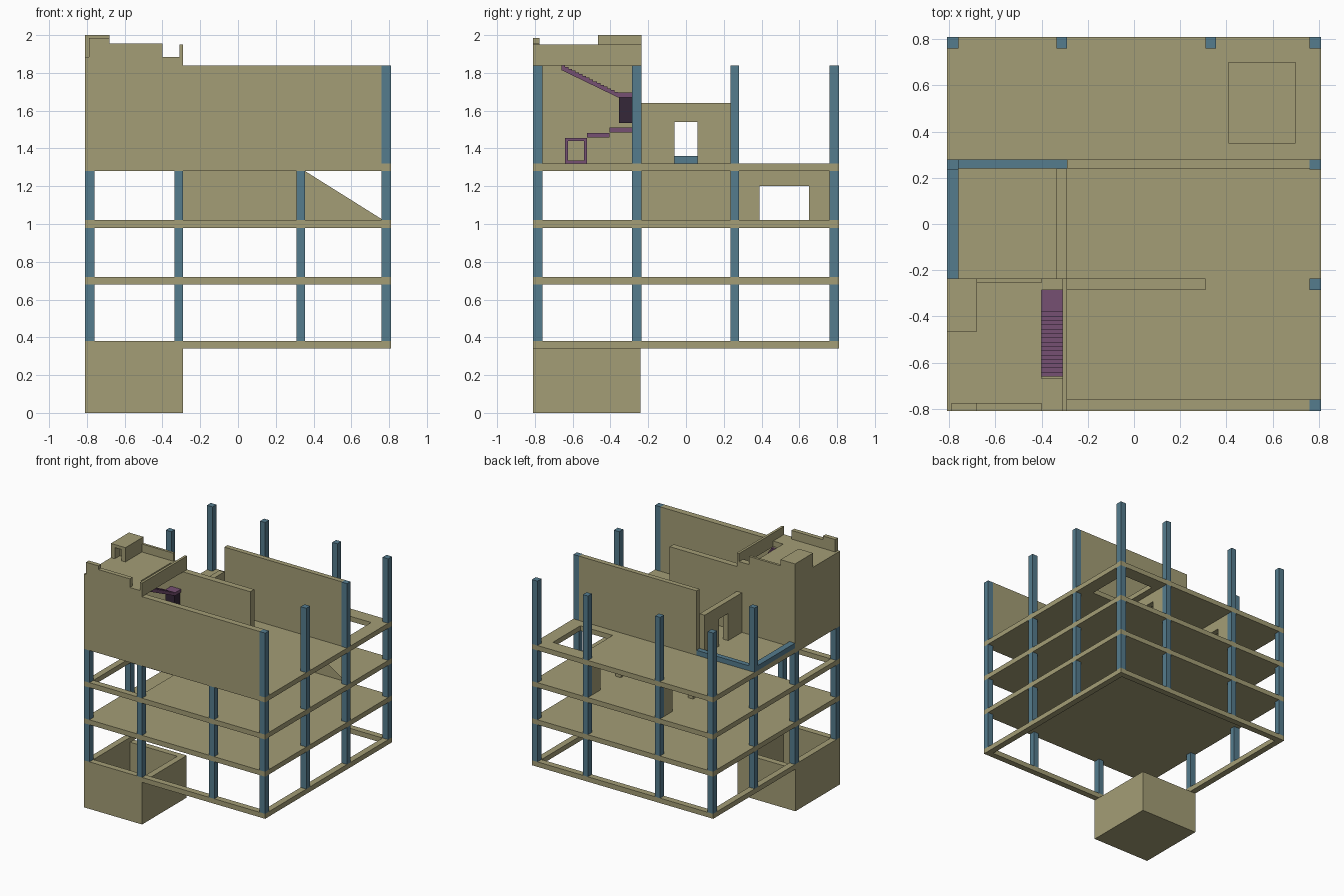
import bpy, bmesh
from mathutils import Vector

if "Cube" in bpy.data.objects:
    bpy.data.objects.remove(bpy.data.objects["Cube"])

def material(name, rgb):
    m = bpy.data.materials.new(name)
    m.diffuse_color = (*rgb, 1)
    m.use_nodes = True
    m.node_tree.nodes["Principled BSDF"].inputs["Base Color"].default_value = m.diffuse_color
    return m

TAN = material("concrete", (0.37, 0.34, 0.18))
BLUE = material("column_blue", (0.09, 0.20, 0.27))
PURPLE = material("stair_purple", (0.18, 0.08, 0.17))
DARK = material("dark_panel", (0.035, 0.02, 0.04))

def finish(name, bm, mat):
    me = bpy.data.meshes.new(name)
    bm.to_mesh(me)
    bm.free()
    me.materials.append(mat)
    ob = bpy.data.objects.new(name, me)
    bpy.context.collection.objects.link(ob)
    return ob

def panel(name, axis, a0, a1, u0, u1, v0, v1, holes=(), mat=TAN):
    """Plate between a0 and a1 along axis, with rectangular holes (u0,u1,v0,v1)."""
    def place(u, v, a):
        return {"x": (a, u, v), "y": (u, a, v), "z": (u, v, a)}[axis]
    us = sorted({u0, u1, *[c for h in holes for c in h[:2]]})
    vs = sorted({v0, v1, *[c for h in holes for c in h[2:]]})
    bm = bmesh.new()
    grid = [[bm.verts.new(place(u, v, a0)) for v in vs] for u in us]
    for i in range(len(us) - 1):
        for j in range(len(vs) - 1):
            cu, cv = (us[i] + us[i + 1]) / 2, (vs[j] + vs[j + 1]) / 2
            if any(h[0] < cu < h[1] and h[2] < cv < h[3] for h in holes):
                continue
            bm.faces.new((grid[i][j], grid[i + 1][j], grid[i + 1][j + 1], grid[i][j + 1]))
    bmesh.ops.delete(bm, geom=[v for v in bm.verts if not v.link_faces], context="VERTS")
    out = bmesh.ops.extrude_face_region(bm, geom=bm.faces[:], use_keep_orig=True)
    shift = Vector(place(0, 0, a1 - a0))
    bmesh.ops.translate(bm, vec=shift, verts=[g for g in out["geom"] if isinstance(g, bmesh.types.BMVert)])
    bmesh.ops.recalc_face_normals(bm, faces=bm.faces)
    return finish(name, bm, mat)

def box(name, x0, x1, y0, y1, z0, z1, mat=TAN):
    return panel(name, "z", z0, z1, x0, x1, y0, y1, mat=mat)

E = 0.81
T = 0.05
GRID = [(-0.81, -0.76), (-0.335, -0.29), (0.31, 0.355), (0.76, 0.81)]
GRIDY = [(-0.81, -0.76), (-0.285, -0.235), (0.235, 0.28), (0.76, 0.81)]

# Floors: open ground ring, then three slabs with openings
panel("ground_ring", "z", 0.34, 0.38, -E, E, -E, E, [(-0.76, 0.76, -0.76, 0.76)])
panel("first_slab", "z", 0.68, 0.72, -E, E, -E, E)
panel("second_slab", "z", 0.98, 1.02, -E, E, -E, E, [(-0.76, -0.33, -0.76, -0.285)])
panel("third_slab", "z", 1.28, 1.32, -E, E, -E, E, [(0.41, 0.70, 0.35, 0.70)])

# Basement pit, open at the top
panel("basement_walls", "z", 0.0, 0.34, -E, -0.29, -E, -0.24, [(-0.76, -0.34, -0.76, -0.29)])
box("basement_floor", -0.765, -0.335, -0.765, -0.285, 0.0, 0.04)

# Perimeter columns of the open storeys
for k, (z0, z1) in enumerate([(0.38, 0.68), (0.72, 0.98), (1.02, 1.28)]):
    for i, (x0, x1) in enumerate(GRID):
        for j, (y0, y1) in enumerate(GRIDY):
            if i in (0, 3) or j in (0, 3):
                box(f"column_{k}_{i}_{j}", x0, x1, y0, y1, z0, z1, BLUE)

# Columns of the top storey (none where the front wall and stair tower stand)
for i, j in [(0, 2), (0, 3), (1, 3), (2, 3), (3, 0), (3, 1), (3, 2), (3, 3)]:
    box(f"top_column_{i}_{j}", *GRID[i], *GRIDY[j], 1.32, 1.84, BLUE)

# Walls of the third storey
for i in (1, 2):
    panel(f"doorway_wall_{i}", "x", *GRID[i], 0.28, 0.76, 1.02, 1.28, [(0.39, 0.65, 1.02, 1.20)])
panel("inner_side_wall", "x", -0.335, -0.29, -0.24, 0.235, 1.02, 1.28)
panel("inner_cross_wall", "y", 0.235, 0.28, -0.335, 0.355, 1.02, 1.28)

# Triangular screen beside the inner rooms
bm = bmesh.new()
bm.faces.new([bm.verts.new(c) for c in ((0.355, 0.28, 1.02), (0.355, 0.28, 1.28), (0.77, 0.28, 1.02))])
finish("triangular_screen", bm, TAN)

# Walls of the top storey
panel("front_wall", "y", -E, -0.76, -E, 0.76, 1.32, 1.84)
panel("middle_wall", "y", -0.285, -0.235, -0.29, 0.31, 1.32, 1.84)
panel("rear_wall", "y", 0.24, 0.28, -0.29, 0.76, 1.32, 1.84)
panel("terrace_wall", "x", -0.335, -0.29, -0.235, 0.24, 1.32, 1.64, [(-0.06, 0.06, 1.32, 1.54)])

# Blue kerb around the terrace
box("terrace_kerb_side", -E, -0.76, -0.235, 0.28, 1.32, 1.36, BLUE)
box("terrace_kerb_back", -0.76, -0.29, 0.24, 0.28, 1.32, 1.36, BLUE)

# Stair tower
panel("tower_left_wall", "x", -E, -0.76, -0.76, -0.285, 1.32, 1.84)
panel("tower_back_wall", "y", -0.285, -0.235, -E, -0.29, 1.32, 1.84)
panel("tower_roof", "z", 1.84, 1.885, -E, -0.29, -E, -0.235, [(-0.40, -0.31, -0.67, -0.285)])

# Roof parapets
box("parapet_right", -0.31, -0.29, -E, -0.235, 1.885, 1.95)
box("parapet_front", -0.68, -0.40, -E, -0.775, 1.885, 1.955)
box("parapet_front_corner", -0.79, -0.68, -E, -0.775, 1.885, 1.985)
box("parapet_back", -0.68, -0.40, -0.255, -0.235, 1.885, 1.95)

# Small roof housing with a doorway to the front
box("housing_body", -E, -0.68, -0.40, -0.235, 1.885, 2.0)
panel("housing_front", "y", -0.465, -0.40, -E, -0.68, 1.885, 2.0, [(-0.775, -0.715, 1.885, 1.975)])

# Upper stair flight: a row of treads on a sloping soffit
X0, X1 = -0.40, -0.31
profile = [(-0.36, 1.67)]
N = 16
for s in range(N):
    y = -0.36 - 0.30 * s / N
    z = 1.69 + 0.15 * (s + 1) / N
    profile += [(y, z), (y - 0.30 / N, z)]
profile.append((-0.66, 1.815))
bm = bmesh.new()
face = bm.faces.new([bm.verts.new((X0, y, z)) for y, z in profile])
out = bmesh.ops.extrude_face_region(bm, geom=[face], use_keep_orig=True)
bmesh.ops.translate(bm, vec=(X1 - X0, 0, 0), verts=[g for g in out["geom"] if isinstance(g, bmesh.types.BMVert)])
bmesh.ops.recalc_face_normals(bm, faces=bm.faces)
finish("stair_flight", bm, PURPLE)

# Landing, panel below it, lower steps and frame
box("stair_landing", X0, X1, -0.36, -0.285, 1.67, 1.695, PURPLE)
box("landing_panel", X0, X1 - 0.01, -0.355, -0.285, 1.535, 1.67, DARK)
box("lower_step_high", X0, X1, -0.405, -0.285, 1.485, 1.51, PURPLE)
box("lower_step_low", X0, X1, -0.525, -0.405, 1.458, 1.483, PURPLE)
panel("stair_frame", "x", X0, X1, -0.64, -0.525, 1.32, 1.455, [(-0.625, -0.54, 1.335, 1.44)], PURPLE)
